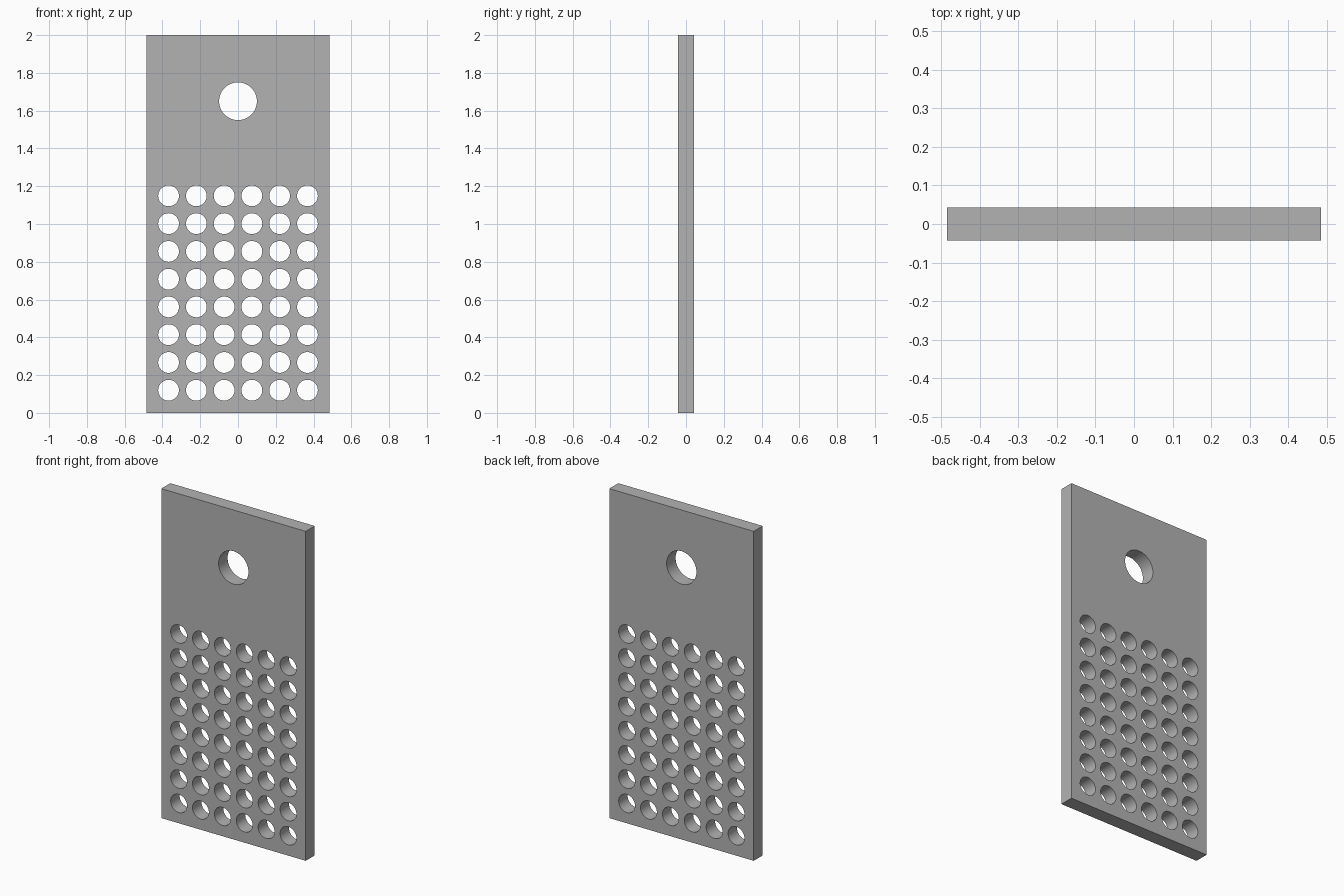
import bpy, bmesh, math
from mathutils import Matrix

default = bpy.data.objects.get("Cube")
if default:
    bpy.data.objects.remove(default, do_unlink=True)

WIDTH, DEPTH, HEIGHT = 0.97, 0.086, 2.0
PITCH = 0.147

grey = bpy.data.materials.new("plain_grey")
grey.use_nodes = True
grey.diffuse_color = (0.45, 0.45, 0.45, 1)
grey.node_tree.nodes["Principled BSDF"].inputs["Base Color"].default_value = grey.diffuse_color


def make_object(name, bm):
    mesh = bpy.data.meshes.new(name)
    bm.to_mesh(mesh)
    bm.free()
    mesh.materials.append(grey)
    obj = bpy.data.objects.new(name, mesh)
    bpy.context.collection.objects.link(obj)
    return obj


def add_drill(bm, x, z, radius):
    turn = Matrix.Translation((x, 0, z)) @ Matrix.Rotation(math.pi / 2, 4, "X")
    bmesh.ops.create_cone(bm, cap_ends=True, segments=48, radius1=radius,
                          radius2=radius, depth=DEPTH * 3, matrix=turn)


# Flat plate
bm = bmesh.new()
bmesh.ops.create_cube(bm, size=1, matrix=Matrix.Translation((0, 0, HEIGHT / 2))
                      @ Matrix.Diagonal((WIDTH, DEPTH, HEIGHT, 1)))
plate = make_object("perforated_plate", bm)

# Hanging hole and grid of small holes
bm = bmesh.new()
add_drill(bm, 0, 1.65, 0.1)
for col in range(6):
    for row in range(8):
        add_drill(bm, (col - 2.5) * PITCH, 0.12 + row * PITCH, 0.055)
cutter = make_object("hole_cutter", bm)
cutter.hide_render = True

cut = plate.modifiers.new("holes", "BOOLEAN")
cut.operation = "DIFFERENCE"
cut.solver = "EXACT"
cut.object = cutter

# Apply the holes and smooth their walls
bpy.ops.object.select_all(action="DESELECT")
plate.select_set(True)
bpy.context.view_layer.objects.active = plate
bpy.ops.object.modifier_apply(modifier=cut.name)
bpy.data.objects.remove(cutter, do_unlink=True)
bpy.ops.object.shade_smooth_by_angle(angle=math.radians(30))
